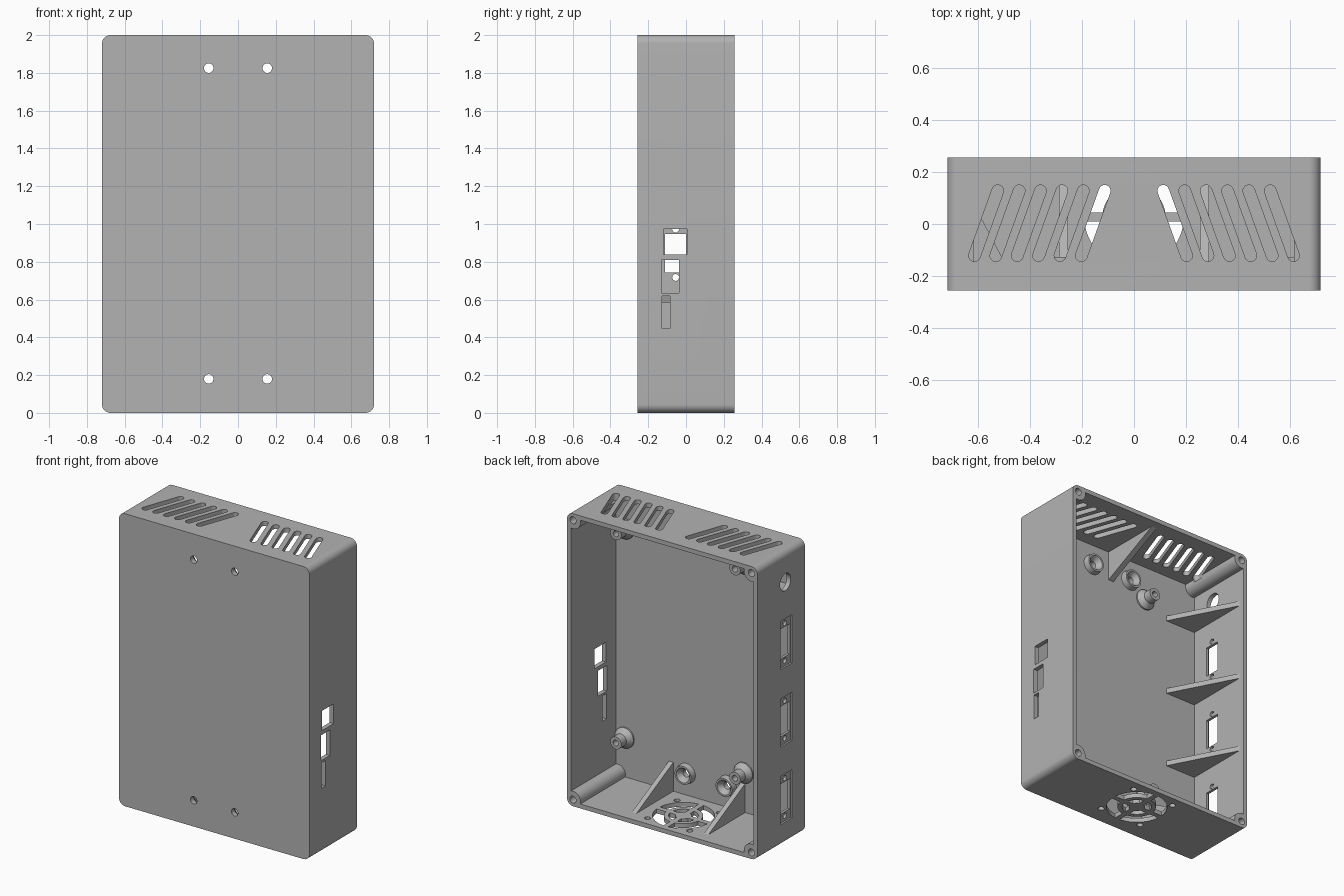
import bpy, bmesh
from math import sin, cos, pi, asin, atan2

old = bpy.data.objects.get("Cube")
if old:
    bpy.data.objects.remove(old)

W, D, H, T = 0.72, 0.257, 2.0, 0.03   # half width, half depth, height, wall
FLOOR = -D + T                         # inner face of the front panel

grey = bpy.data.materials.new("grey plastic")
grey.use_nodes = True
grey.diffuse_color = (0.45, 0.45, 0.45, 1)
grey.node_tree.nodes["Principled BSDF"].inputs["Base Color"].default_value = grey.diffuse_color


def finish(name, bm):
    bmesh.ops.recalc_face_normals(bm, faces=bm.faces[:])
    me = bpy.data.meshes.new(name)
    bm.to_mesh(me)
    bm.free()
    me.materials.append(grey)
    ob = bpy.data.objects.new(name, me)
    bpy.context.collection.objects.link(ob)
    return ob


def prism(name, pts, axis, lo, hi):
    """Extrude a 2D outline along x, y or z."""
    place = {"x": lambda u, v: (lo, u, v),
             "y": lambda u, v: (u, lo, v),
             "z": lambda u, v: (u, v, lo)}[axis]
    bm = bmesh.new()
    face = bm.faces.new([bm.verts.new(place(u, v)) for u, v in pts])
    ext = bmesh.ops.extrude_face_region(bm, geom=[face])
    vec = [(hi - lo) * (a == axis) for a in "xyz"]
    bmesh.ops.translate(bm, vec=vec, verts=[e for e in ext["geom"] if isinstance(e, bmesh.types.BMVert)])
    return finish(name, bm)


def arc(cx, cy, r, a0, a1, n):
    return [(cx + r * cos(a0 + (a1 - a0) * i / n), cy + r * sin(a0 + (a1 - a0) * i / n)) for i in range(n + 1)]


def circle(cx, cy, r, n=32):
    return arc(cx, cy, r, 0, 2 * pi, n)[:-1]


def rect(u0, u1, v0, v1):
    return [(u0, v0), (u1, v0), (u1, v1), (u0, v1)]


def capsule(p, q, r):
    a = atan2(q[1] - p[1], q[0] - p[0])
    return arc(*q, r, a - pi / 2, a + pi / 2, 10) + arc(*p, r, a + pi / 2, a + 1.5 * pi, 10)


def lathe(name, profile, x, z, n=32):
    """Revolve a closed (radius, height) ring about y, standing on the front panel."""
    bm = bmesh.new()
    rings = [[bm.verts.new((x + r * cos(2 * pi * i / n), FLOOR + h, z + r * sin(2 * pi * i / n)))
              for i in range(n)] for r, h in profile]
    for a, b in zip(rings, rings[1:] + rings[:1]):
        for i in range(n):
            j = (i + 1) % n
            bm.faces.new((a[i], a[j], b[j], b[i]))
    return finish(name, bm)


def subtract(ob, cutters):
    for c in cutters:
        c.hide_render = True
        mod = ob.modifiers.new("cut", "BOOLEAN")
        mod.operation, mod.solver, mod.object = "DIFFERENCE", "EXACT", c
    dg = bpy.context.evaluated_depsgraph_get()
    baked = bpy.data.meshes.new_from_object(ob.evaluated_get(dg))
    ob.modifiers.clear()
    ob.data = baked
    for c in cutters:
        bpy.data.objects.remove(c)


# Case: rounded box hollowed from the back, leaving corner screw posts
R = 0.045
corners = [(sx * (W - R), z) for sx in (1, -1) for z in (R, H - R)]
outline = (arc(W - R, H - R, R, 0, pi / 2, 10) + arc(R - W, H - R, R, pi / 2, pi, 10)
           + arc(R - W, R, R, pi, 1.5 * pi, 10) + arc(W - R, R, R, 1.5 * pi, 2 * pi, 10))
case = prism("case", outline, "y", -D, D)
cavity = prism("cavity", rect(T - W, W - T, T, H - T), "y", FLOOR, D + 0.1)
subtract(cavity, [prism("post", circle(x, z, 0.058), "y", -D - 0.1, D + 0.2) for x, z in corners])
cuts = [cavity]
cuts += [prism("post_hole", circle(x, z, 0.024, 20), "y", 0, D + 0.1) for x, z in corners]

# Mounting holes through the front panel
mounts = [(sx * 0.155, z) for sx in (1, -1) for z in (0.18, 1.825)]
cuts += [prism("mount_hole", circle(x, z, 0.025, 24), "y", -D - 0.1, FLOOR + 0.01) for x, z in mounts]

# Slanted vents in the top
for s in (1, -1):
    for i in range(6):
        x = 0.113 + 0.0825 * i
        cuts.append(prism("vent", capsule((s * x, 0.128), (s * (x + 0.09), -0.122), 0.0225),
                          "z", H - T - 0.02, H + 0.1))

# Fan grille in the bottom: two rings of quarter openings and four screw holes
FY, SPOKE = 0.027, 0.0175
for r0, r1 in ((0.05, 0.092), (0.122, 0.192)):
    for k in range(4):
        q = k * pi / 2
        a, b = asin(SPOKE / r1), asin(SPOKE / r0)
        sector = arc(0, FY, r1, q + a, q + pi / 2 - a, 12) + arc(0, FY, r0, q + pi / 2 - b, q + b, 12)
        cuts.append(prism("grille", sector, "z", -0.1, T + 0.02))
cuts += [prism("fan_screw", circle(sx * 0.16, FY + sy * 0.16, 0.02, 20), "z", -0.1, T + 0.02)
         for sx in (1, -1) for sy in (1, -1)]

# Ports in the left wall
for r in (rect(-0.12, 0.005, 0.838, 0.973), rect(-0.13, -0.037, 0.636, 0.81), rect(-0.128, -0.085, 0.446, 0.62)):
    cuts.append(prism("port", r, "x", W - T - 0.02, W + 0.1))

# Connector openings in the right wall, each in a shallow recess, and a round socket
PY = -0.055
for z in (0.315, 0.845, 1.375):
    cuts.append(prism("recess", rect(PY - 0.063, PY + 0.063, z - 0.165, z + 0.165), "x", -W - 0.1, -W + 0.012))
    cuts.append(prism("window", rect(PY - 0.055, PY + 0.055, z - 0.103, z + 0.103), "x", -W - 0.1, -W + T + 0.02))
    for s in (1, -1):
        cuts.append(prism("screw", circle(PY, z + s * 0.128, 0.018, 20), "x", -W - 0.1, -W + T + 0.02))
cuts.append(prism("socket", circle(PY + 0.01, 1.79, 0.058), "x", -W - 0.1, -W + T + 0.02))
subtract(case, cuts)

# Triangular braces, sunk slightly into the walls
e = 0.005
parts = [case]
for i in range(3):
    z = 0.585 + 0.53 * i
    x = T - W - e
    parts.append(prism(f"side_brace_{i + 1}", [(x, FLOOR - e), (x + 0.24, FLOOR - e), (x, 0.225)],
                       "z", z, z + 0.035))
for x, side in ((0.272, "left"), (-0.272, "right")):
    parts.append(prism(f"fan_brace_{side}", [(FLOOR - e, T - e), (0.18, T - e), (FLOOR - e, 0.23)],
                       "x", x - 0.017, x + 0.017))
parts.append(prism("top_brace", [(FLOOR - e, H - T + e), (0.21, H - T + e), (FLOOR - e, 1.765)],
                   "x", -0.02, 0.02))

# Flared board standoffs and countersunk mounting bosses
for i, (x, z) in enumerate((x, z) for x in (0.62, -0.28) for z in (0.3, 1.73)):
    parts.append(lathe(f"standoff_{i + 1}",
                       [(0.07, -e), (0.07, 0.01), (0.042, 0.045), (0.042, 0.1), (0.02, 0.1), (0.02, -e)], x, z))
for i, (x, z) in enumerate(mounts):
    parts.append(lathe(f"mount_boss_{i + 1}",
                       [(0.068, -e), (0.062, 0.04), (0.05, 0.04), (0.025, 0.005), (0.025, -e)], x, z))

bpy.ops.object.select_all(action="DESELECT")
for ob in parts:
    ob.select_set(True)
bpy.context.view_layer.objects.active = case
bpy.ops.object.shade_smooth_by_angle(angle=0.6)
